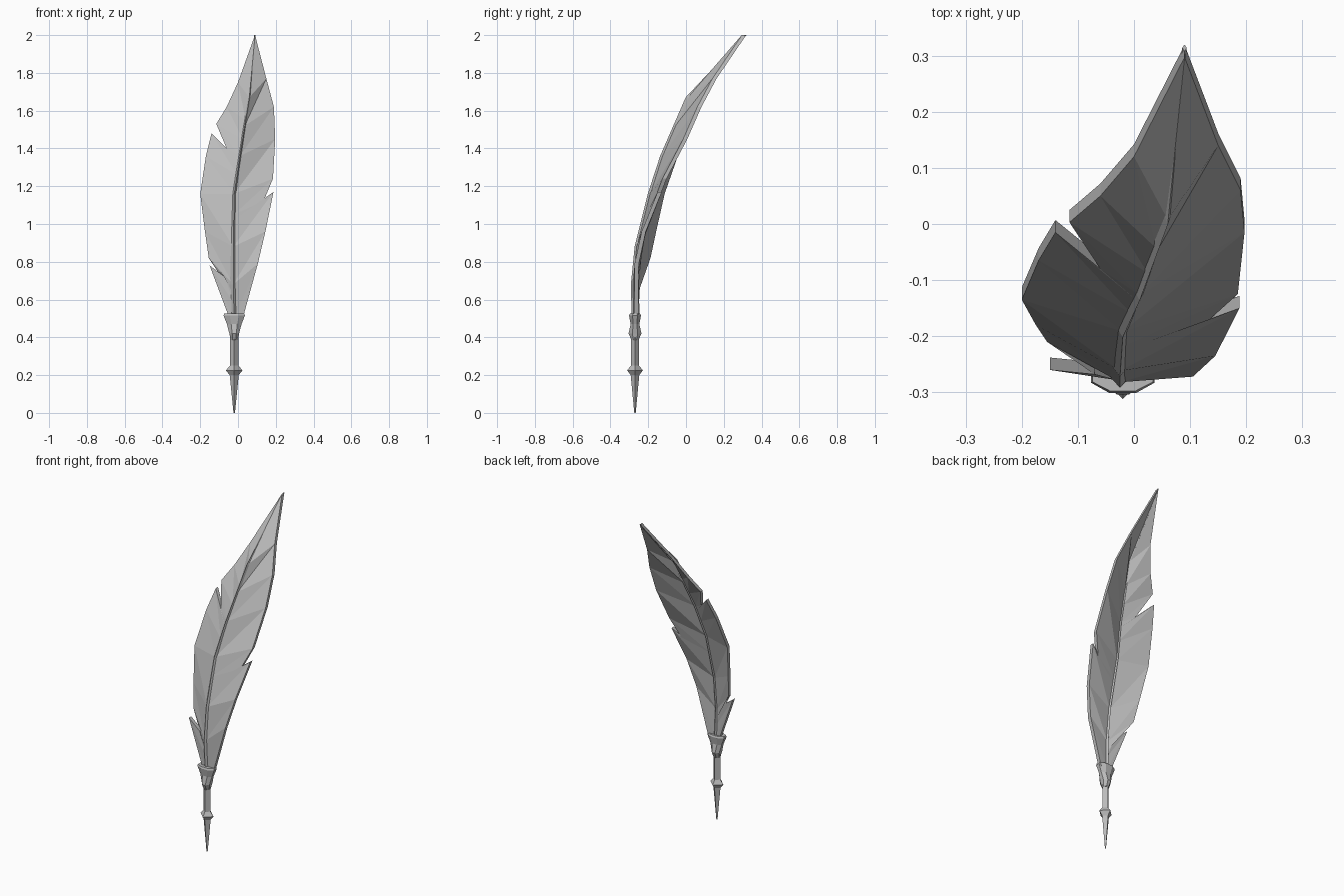
import bpy, bmesh, math
from mathutils import Vector

cube = bpy.data.objects.get("Cube")
if cube:
    bpy.data.objects.remove(cube, do_unlink=True)

grey = bpy.data.materials.new("feather_grey")
grey.use_nodes = True
color = (0.5, 0.5, 0.5, 1)
grey.diffuse_color = color
grey.node_tree.nodes["Principled BSDF"].inputs["Base Color"].default_value = color

CX, CY = -0.02, -0.27


def finish(name, bm):
    bmesh.ops.recalc_face_normals(bm, faces=bm.faces)
    mesh = bpy.data.meshes.new(name)
    bm.to_mesh(mesh)
    bm.free()
    mesh.materials.append(grey)
    obj = bpy.data.objects.new(name, mesh)
    bpy.context.collection.objects.link(obj)
    return obj


def loft(name, rings, sides, turn=0.0):
    """Skin flat-sided rings given as (x, y, z, half width, half depth)."""
    bm = bmesh.new()
    loops = []
    for x, y, z, rx, ry in rings:
        angles = [turn + math.tau * i / sides for i in range(sides)]
        loops.append([bm.verts.new((x + rx * math.cos(a), y + ry * math.sin(a), z))
                      for a in angles])
    for low, high in zip(loops, loops[1:]):
        for i in range(sides):
            j = (i + 1) % sides
            bm.faces.new((low[i], low[j], high[j], high[i]))
    bm.faces.new(loops[0])
    bm.faces.new(loops[-1])
    return finish(name, bm)


# Front line of the curved spine, bottom to top
SPINE = [Vector(p) for p in (
    (-0.02, -0.285, 0.48), (-0.025, -0.29, 0.68), (-0.025, -0.27, 0.88),
    (-0.02, -0.20, 1.16), (0.01, -0.135, 1.36), (0.06, 0.0, 1.67), (0.09, 0.295, 2.0))]


def spine_at(z):
    for a, b in zip(SPINE, SPINE[1:]):
        if z <= b.z:
            return a.lerp(b, (z - a.z) / (b.z - a.z))
    return SPINE[-1].copy()


def vane(name, rows, thick=0.022):
    """Half a feather: rows pair a spine height with an outline point."""
    bm = bmesh.new()
    layers = []
    for dy in (0.0, thick):
        inner = [bm.verts.new(spine_at(s) + Vector((0, 0.008 * (s < 1.99) + dy, 0)))
                 for s, p in rows]
        outer = [bm.verts.new(Vector(p) + Vector((0, dy, 0))) for s, p in rows]
        layers.append((inner, outer))
        for i in range(len(rows) - 1):
            bm.faces.new((inner[i], inner[i + 1], outer[i + 1]))
            bm.faces.new((inner[i], outer[i + 1], outer[i]))
    # Walls along the rim and the spine
    for front, back in zip(*layers):
        for i in range(len(rows) - 1):
            bm.faces.new((front[i], front[i + 1], back[i + 1], back[i]))
    bmesh.ops.remove_doubles(bm, verts=bm.verts, dist=0.0005)
    return finish(name, bm)


vane("left_vane", [
    (0.50, (0.025, -0.275, 0.50)), (0.68, (0.105, -0.272, 0.79)),
    (0.88, (0.145, -0.235, 0.96)), (1.02, (0.188, -0.15, 1.17)),
    (1.05, (0.135, -0.17, 1.12)), (1.16, (0.185, -0.125, 1.24)),
    (1.36, (0.197, -0.015, 1.45)), (1.52, (0.19, 0.06, 1.62)),
    (1.67, (0.15, 0.14, 1.77)), (2.0, (0.091, 0.295, 1.998))])

vane("right_vane", [
    (0.50, (-0.045, -0.275, 0.50)), (0.58, (-0.15, -0.26, 0.78)),
    (0.62, (-0.07, -0.268, 0.72)), (0.68, (-0.155, -0.21, 0.82)),
    (0.88, (-0.175, -0.18, 0.96)), (1.16, (-0.20, -0.135, 1.16)),
    (1.26, (-0.17, -0.065, 1.36)), (1.33, (-0.14, -0.015, 1.48)),
    (1.36, (-0.06, -0.08, 1.40)), (1.45, (-0.115, 0.003, 1.53)),
    (1.55, (-0.06, 0.05, 1.62)), (1.67, (0.0, 0.12, 1.75)),
    (2.0, (0.089, 0.295, 1.998))])

# Tapering rib along the middle of the feather
rib = []
for i, p in enumerate(SPINE):
    r = 0.022 - 0.003 * i
    rib.append((p.x, p.y + 0.019, p.z, r, 0.021 if i < 6 else 0.006))
loft("feather_rib", rib, 4)

# Writing shaft, pointed nib and bead
stem = [(0.0, 0.004), (0.2, 0.024), (0.225, 0.044), (0.25, 0.023), (0.5, 0.023)]
loft("nib_and_shaft", [(CX, CY, z, r, r * 0.95) for z, r in stem], 4)

# Flared collar holding the feather
flare = [(0.385, 0.02, 0.02), (0.42, 0.028, 0.037),
         (0.47, 0.042, 0.025), (0.515, 0.061, 0.034), (0.525, 0.058, 0.03)]
loft("collar", [(CX, CY, z, w, d) for z, w, d in flare], 8, math.pi / 8)
